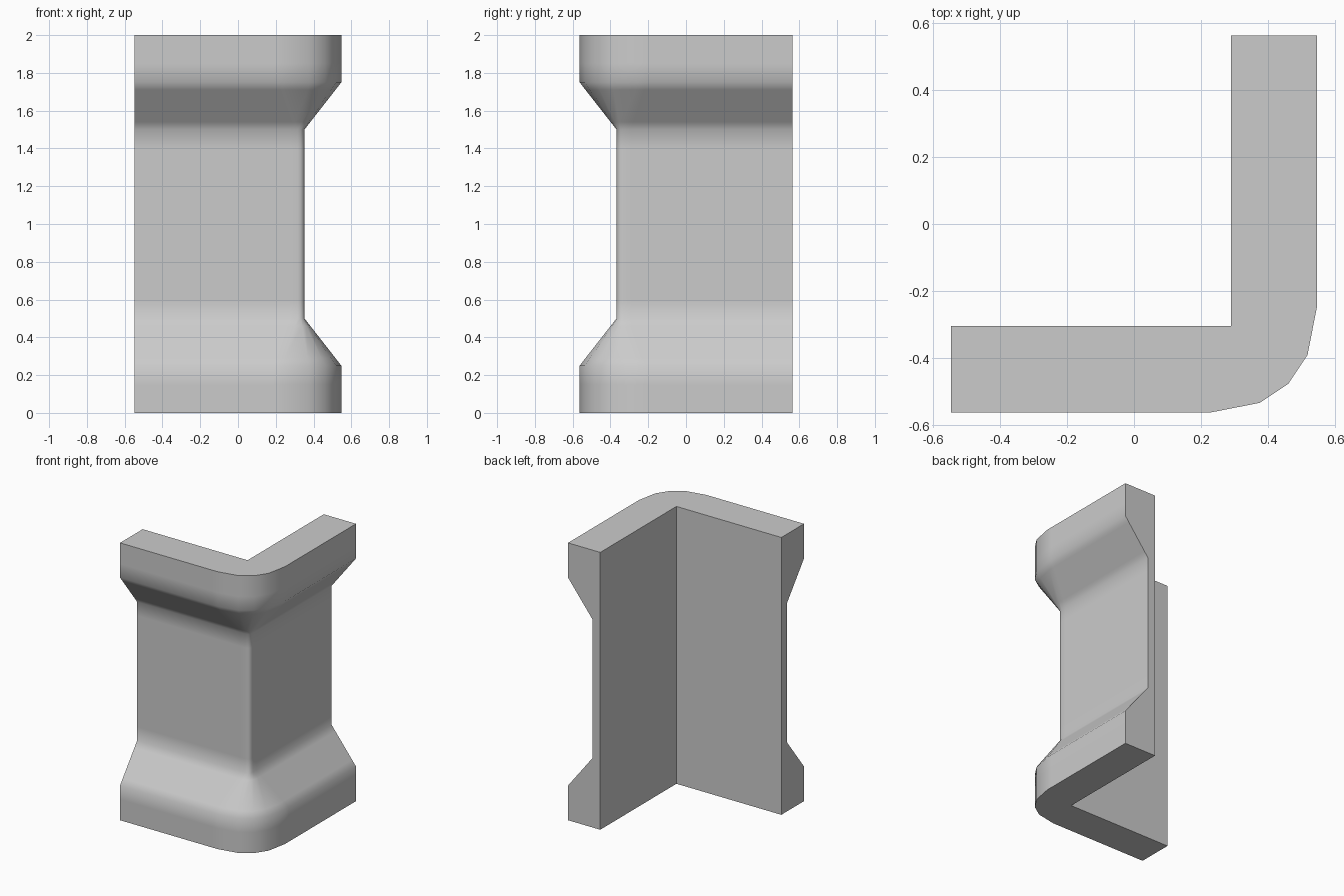
import bpy, bmesh, math

if "Cube" in bpy.data.objects:
    bpy.data.objects.remove(bpy.data.objects["Cube"])

XE, YE = 0.547, 0.563          # half extents
INNER = (0.29, -0.305)         # inside corner of the L
CORNER = [(1, 0), (.54, .09), (.27, .27), (.09, .54), (0, 1)]

# Half profile: height, inset of the outer face, corner rounding size
half = [(0, 0, .317), (.15, 0, .317), (.25, 0, .317), (.29, .031, .272),
        (.46, .164, .081), (.5, .195, .036), (.6, .195, .036)]
profile = half + [(2 - z, d, r) for z, d, r in reversed(half)]


def outline(z, inset, r):
    """Outer line of the L at one height, from left end round to back end."""
    cx, cy = XE - inset, -YE + inset
    pts = [(-XE, cy), (cx - r - .04, cy)]
    pts += [(cx - r * a, cy + r * b) for a, b in CORNER]
    pts += [(cx, cy + r + .04), (cx, YE)]
    return [(x, y, z) for x, y in pts]


bm = bmesh.new()
rows = [[bm.verts.new(p) for p in outline(*row)] for row in profile]

# Moulded outer skin
for lo, hi in zip(rows, rows[1:]):
    for i in range(len(lo) - 1):
        bm.faces.new((lo[i], lo[i + 1], hi[i + 1], hi[i]))

# Flat inner walls
inner = [[bm.verts.new((x, y, z)) for x, y in
          ((-XE, INNER[1]), INNER, (INNER[0], YE))] for z in (0, 2)]
for i in range(2):
    bm.faces.new((inner[0][i], inner[1][i], inner[1][i + 1], inner[0][i + 1]))

# Top, bottom and the two end caps
for row, ins in ((rows[0], inner[0]), (rows[-1], inner[1])):
    bm.faces.new(row + ins[::-1])
for k in (0, -1):
    bm.faces.new([r[k] for r in rows] + [inner[1][k], inner[0][k]])
bmesh.ops.recalc_face_normals(bm, faces=bm.faces)

mesh = bpy.data.meshes.new("corner_wall")
bm.to_mesh(mesh)
bm.free()
wall = bpy.data.objects.new("corner_wall", mesh)
bpy.context.collection.objects.link(wall)
bpy.context.view_layer.objects.active = wall
wall.select_set(True)
bpy.ops.object.shade_smooth_by_angle(angle=math.radians(60))
